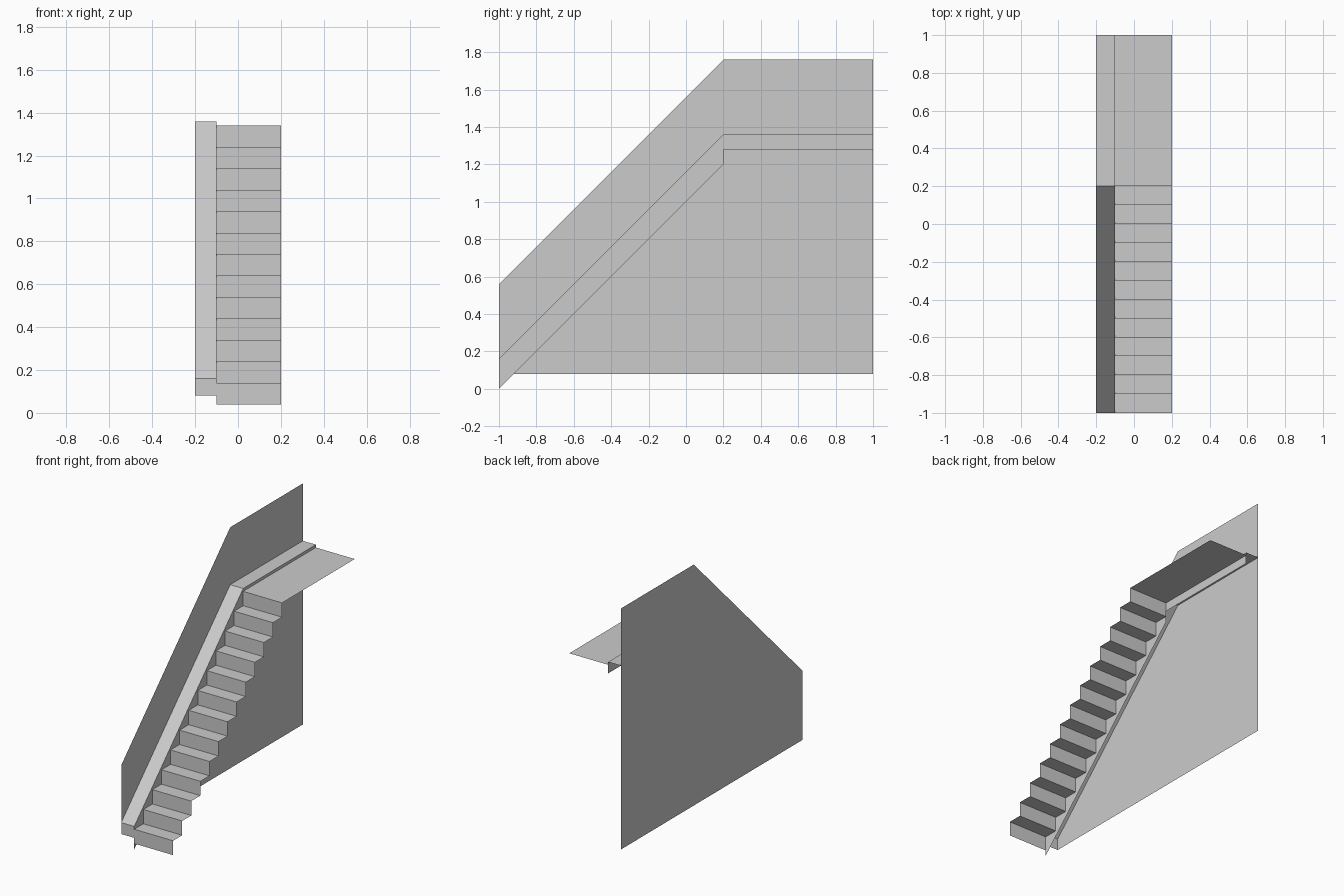
import bpy

if "Cube" in bpy.data.objects:
    bpy.data.objects.remove(bpy.data.objects["Cube"])


def make_object(name, verts, faces):
    mesh = bpy.data.meshes.new(name)
    mesh.from_pydata(verts, [], faces)
    mesh.update()
    obj = bpy.data.objects.new(name, mesh)
    bpy.context.collection.objects.link(obj)
    return obj


def flat_panel(name, x, outline):
    """Single sheet in the y-z plane."""
    return make_object(name, [(x, y, z) for y, z in outline],
                       [tuple(range(len(outline)))])


def strip(name, x0, x1, path):
    """Sheet made by sweeping a y-z path from x0 to x1."""
    verts = [(x, y, z) for y, z in path for x in (x0, x1)]
    faces = [(2 * i, 2 * i + 1, 2 * i + 3, 2 * i + 2)
             for i in range(len(path) - 1)]
    return make_object(name, verts, faces)


LEFT, INNER, RIGHT = -0.2, -0.1, 0.2
FRONT, LANDING, BACK = -1.0, 0.2, 1.0
STEP = 0.1

# Side wall
flat_panel("side_wall", LEFT, [(FRONT, 0.08), (BACK, 0.08), (BACK, 1.76),
                               (LANDING, 1.76), (FRONT, 0.56)])

# Skirting board: inner face, then front and top cap
flat_panel("skirting_face", INNER, [(FRONT, 0), (LANDING, 1.2), (LANDING, 1.28),
                                    (BACK, 1.28), (BACK, 1.36),
                                    (LANDING, 1.36), (FRONT, 0.16)])
strip("skirting_cap", LEFT, INNER, [(FRONT, 0.08), (FRONT, 0.16),
                                    (LANDING, 1.36), (BACK, 1.36)])

# Steps: 13 risers, the last one leading to the landing
path = [(FRONT, 0.04)]
for i in range(13):
    y, z = FRONT + i * STEP, 0.14 + i * STEP
    path += [(y, z), (y + STEP if i < 12 else BACK, z)]
strip("steps_and_landing", INNER, RIGHT, path)
